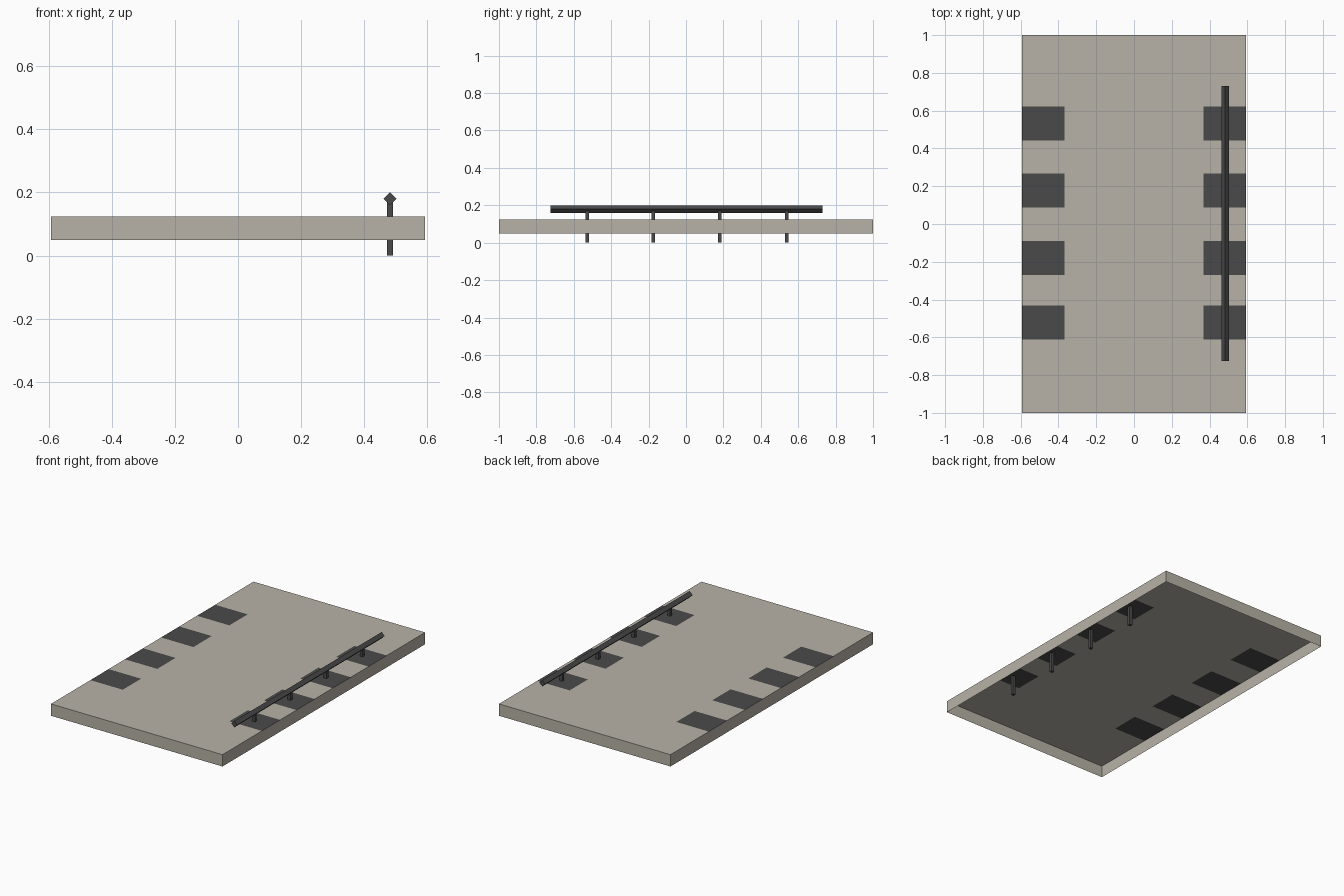
import bpy, bmesh, math
from mathutils import Matrix

if "Cube" in bpy.data.objects:
    bpy.data.objects.remove(bpy.data.objects["Cube"])


def material(name, rgb):
    m = bpy.data.materials.new(name)
    m.diffuse_color = (*rgb, 1)
    m.use_nodes = True
    m.node_tree.nodes["Principled BSDF"].inputs["Base Color"].default_value = m.diffuse_color
    return m


BEIGE = material("beige", (0.48, 0.45, 0.39))
DARK = material("dark grey", (0.068, 0.068, 0.068))


def make_object(name, bm, mats):
    me = bpy.data.meshes.new(name)
    bm.to_mesh(me)
    bm.free()
    for m in mats:
        me.materials.append(m)
    ob = bpy.data.objects.new(name, me)
    bpy.context.collection.objects.link(ob)
    return ob


def box(name, centre, size, mat, turn=0):
    bm = bmesh.new()
    bmesh.ops.create_cube(bm, size=1, matrix=Matrix.Translation(centre)
                          @ Matrix.Rotation(turn, 4, 'Y')
                          @ Matrix.Diagonal((*size, 1)))
    return make_object(name, bm, [mat])


HALF_X, Z_LOW, Z_TOP = 0.593, 0.05, 0.124
PATCH_Y = (-0.521, -0.18, 0.177, 0.532)
PATCH_HALF, PATCH_X = 0.09, 0.369

# Deck: thin shell, open below, with dark patches cut into the top
bm = bmesh.new()
bmesh.ops.create_cube(bm, size=1, matrix=Matrix.Translation((0, 0, (Z_LOW + Z_TOP) / 2))
                      @ Matrix.Diagonal((2 * HALF_X, 2, Z_TOP - Z_LOW, 1)))
bm.normal_update()
bmesh.ops.delete(bm, geom=[f for f in bm.faces if f.normal.z < -0.5], context='FACES')


def cut(co, no):
    top = [f for f in bm.faces if f.normal.z > 0.5]
    geom = set(top) | {e for f in top for e in f.edges} | {v for f in top for v in f.verts}
    bmesh.ops.bisect_plane(bm, geom=list(geom), plane_co=co, plane_no=no)
    bm.normal_update()


for x in (-PATCH_X, PATCH_X):
    cut((x, 0, 0), (1, 0, 0))
for y in PATCH_Y:
    for s in (-1, 1):
        cut((0, y + s * PATCH_HALF, 0), (0, 1, 0))
for f in bm.faces:
    c = f.calc_center_median()
    if f.normal.z > 0.5 and abs(c.x) > PATCH_X and any(abs(c.y - y) < PATCH_HALF for y in PATCH_Y):
        f.material_index = 1
make_object("deck", bm, [BEIGE, DARK])

# Rail: square bar turned on its edge
side = 0.04 / math.sqrt(2)
box("rail", (0.482, 0.003, 0.18), (side, 1.456, side), DARK, math.pi / 4)

# Posts carrying the rail through the deck
for i, y in enumerate((-0.527, -0.175, 0.181, 0.538)):
    box(f"rail_post_{i + 1}", (0.482, y, 0.0875), (0.02, 0.018, 0.175), DARK)
